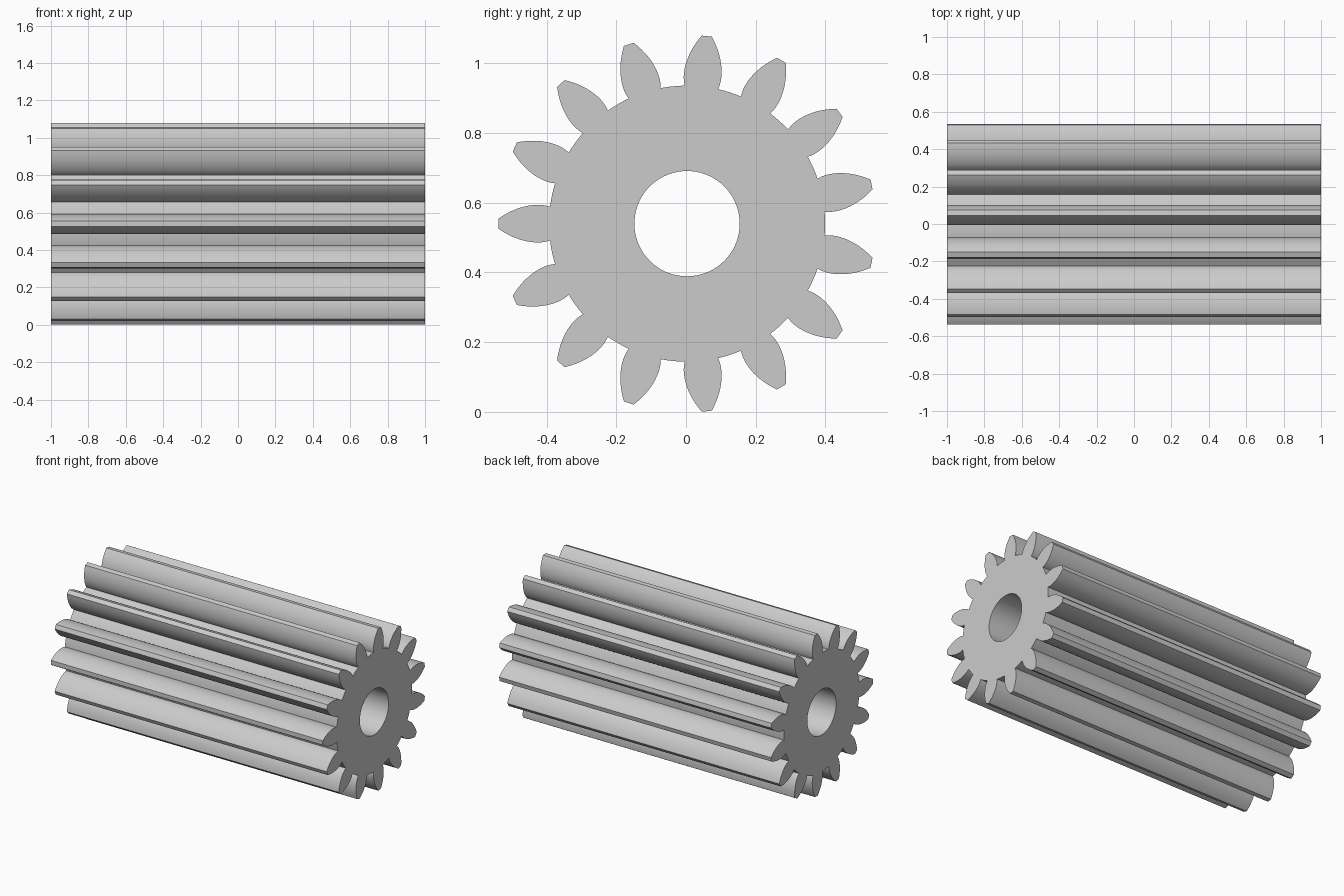
import bpy, bmesh
from math import sin, cos, pi, asin, radians, hypot
from mathutils import Matrix

cube = bpy.data.objects.get("Cube")
if cube:
    bpy.data.objects.remove(cube, do_unlink=True)

TEETH = 15
ROOT, WIDEST, TIP = 0.396, 0.43, 0.541
BORE = 0.151
LENGTH = 2.0
CENTRE_Y, CENTRE_Z = 0.003, 0.54
FLANK_STEPS = 12


def half_width(r):
    # Tooth half thickness: bulges at WIDEST, undercut below, tapering above
    k = 4.9 if r < WIDEST else 3.2
    return 0.054 - k * (r - WIDEST) ** 2


def polar(r, a):
    return (r * cos(a), r * sin(a))


def gear_outline():
    flank = [ROOT + (TIP - ROOT) * i / FLANK_STEPS for i in range(FLANK_STEPS + 1)]
    pitch = 2 * pi / TEETH
    root_half = asin(half_width(ROOT) / ROOT)
    pts = []
    for n in range(TEETH):
        mid = pi + n * pitch
        pts += [polar(r, mid - asin(half_width(r) / r)) for r in flank]
        pts.append(polar(TIP, mid))
        pts += [polar(r, mid + asin(half_width(r) / r)) for r in reversed(flank)]
        # rounded valley to the next tooth
        gap = pitch - 2 * root_half
        pts += [polar(ROOT, mid + root_half + gap * j / 4) for j in (1, 2, 3)]
    return pts


def add_loop(curve, pts):
    s = curve.splines.new('POLY')
    s.points.add(len(pts) - 1)
    for p, (x, y) in zip(s.points, pts):
        p.co = (x, y, 0, 1)
    s.use_cyclic_u = True


# Flat profile with a bore, extruded along its axis
curve = bpy.data.curves.new("gear_profile", 'CURVE')
curve.dimensions = '2D'
curve.fill_mode = 'BOTH'
curve.extrude = LENGTH / 2
add_loop(curve, gear_outline())
add_loop(curve, [polar(BORE, 2 * pi * i / 72) for i in range(72)])

profile = bpy.data.objects.new("gear_profile", curve)
bpy.context.collection.objects.link(profile)
bpy.context.view_layer.update()
mesh = bpy.data.meshes.new_from_object(
    profile.evaluated_get(bpy.context.evaluated_depsgraph_get()))
bpy.data.objects.remove(profile, do_unlink=True)

# Lay the gear along x and weld the caps to the walls
lay = Matrix(((0, 0, 1, 0), (1, 0, 0, CENTRE_Y), (0, 1, 0, CENTRE_Z), (0, 0, 0, 1)))
bm = bmesh.new()
bm.from_mesh(mesh)
bm.transform(lay)
bmesh.ops.remove_doubles(bm, verts=bm.verts, dist=0.0001)
bmesh.ops.recalc_face_normals(bm, faces=bm.faces)
bm.to_mesh(mesh)
bm.free()

# Plain grey metal
grey = bpy.data.materials.new("light_grey")
grey.use_nodes = True
colour = (0.6, 0.6, 0.6, 1)
grey.diffuse_color = colour
grey.node_tree.nodes["Principled BSDF"].inputs["Base Color"].default_value = colour
mesh.materials.clear()
mesh.materials.append(grey)

gear = bpy.data.objects.new("pinion_gear", mesh)
mesh.name = "pinion_gear"
bpy.context.collection.objects.link(gear)
bpy.ops.object.select_all(action='DESELECT')
gear.select_set(True)
bpy.context.view_layer.objects.active = gear
bpy.ops.object.shade_smooth_by_angle(angle=radians(30))
